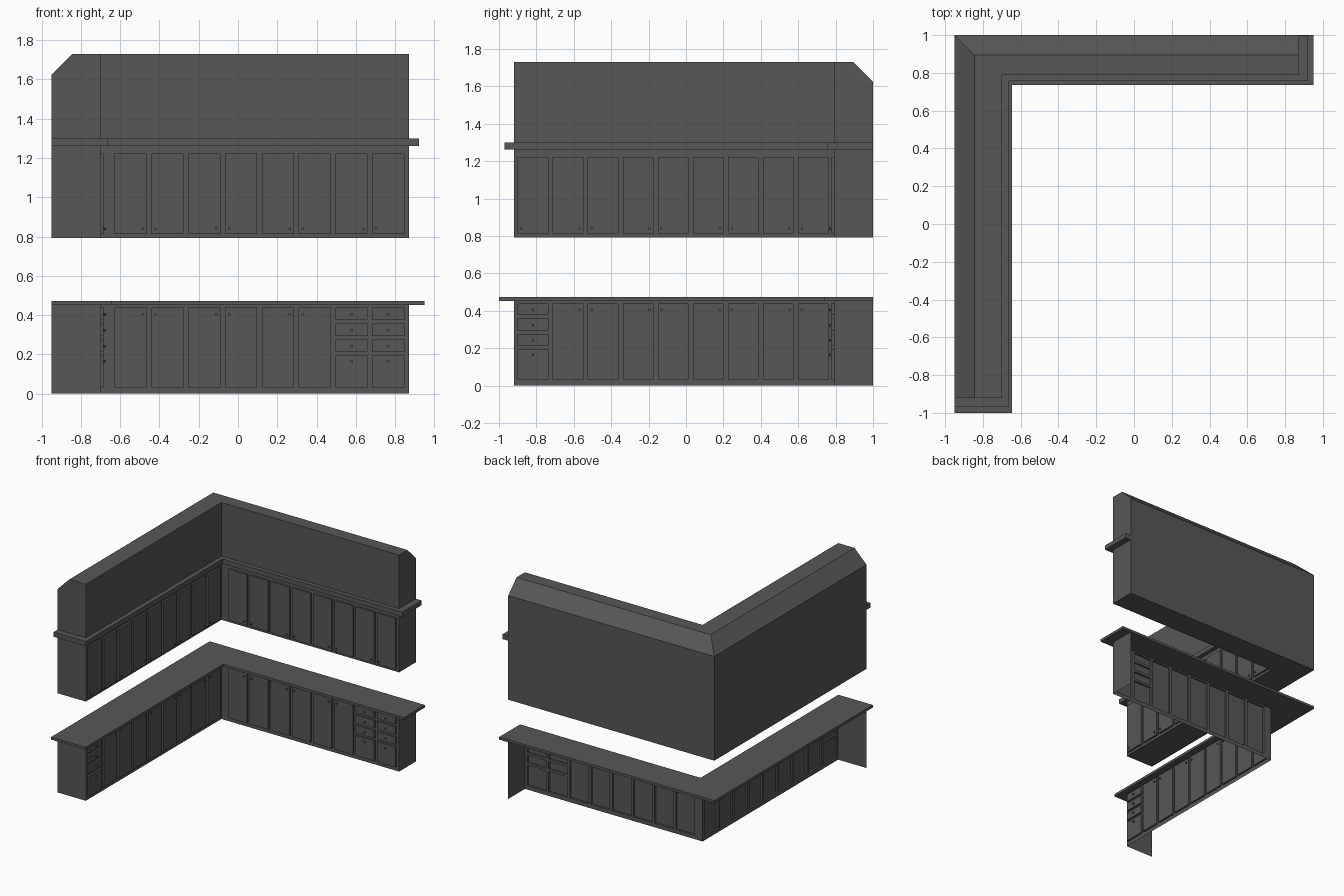
import bpy, bmesh
from mathutils import Vector, Matrix

if "Cube" in bpy.data.objects:
    bpy.data.objects.remove(bpy.data.objects["Cube"])

grey = bpy.data.materials.new("dark_grey")
grey.diffuse_color = (0.095, 0.095, 0.095, 1)
grey.use_nodes = True
grey.node_tree.nodes["Principled BSDF"].inputs["Base Color"].default_value = grey.diffuse_color

BX, BY = -0.95, 1.0          # back planes of the two runs
FX, FY = -0.70, 0.79         # cabinet front planes
XE, YE = 0.87, -0.92         # cabinet ends
DEPTH = 0.015                # door thickness


def finish(name, bm):
    me = bpy.data.meshes.new(name)
    bm.to_mesh(me)
    bm.free()
    me.materials.append(grey)
    bpy.context.collection.objects.link(bpy.data.objects.new(name, me))


def sweep(name, profile, xe, ye):
    """Sweep a closed profile (depth_x, depth_y, z) round the L with a mitred corner."""
    bm = bmesh.new()
    rings = [[bm.verts.new((xe, BY - dy, z)) for dx, dy, z in profile],
             [bm.verts.new((BX + dx, BY - dy, z)) for dx, dy, z in profile],
             [bm.verts.new((BX + dx, ye, z)) for dx, dy, z in profile]]
    n = len(profile)
    for a, b in zip(rings, rings[1:]):
        for i in range(n):
            j = (i + 1) % n
            bm.faces.new((a[i], a[j], b[j], b[i]))
    bm.faces.new(rings[0])
    bm.faces.new(rings[2])
    bmesh.ops.recalc_face_normals(bm, faces=bm.faces)
    finish(name, bm)


def back_run(s, d, z):
    return Vector((s, FY - d, z))


def left_run(s, d, z):
    return Vector((FX + d, s, z))


def quad(bm, to, pts, direction):
    """Add a quad in run coordinates, facing the given direction."""
    f = bm.faces.new([bm.verts.new(to(*p)) for p in pts])
    f.normal_update()
    if f.normal.dot(to(*direction) - to(0, 0, 0)) < 0:
        f.normal_flip()


def panel(bm, to, s0, s1, z0, z1):
    quad(bm, to, [(s0, 0, z0), (s1, 0, z0), (s1, 0, z1), (s0, 0, z1)], (0, 1, 0))


def door(bm, to, s0, s1, z0, z1):
    """Raised front, hollow behind."""
    D = DEPTH
    quad(bm, to, [(s0, D, z0), (s1, D, z0), (s1, D, z1), (s0, D, z1)], (0, 1, 0))
    for s, k in ((s0, -1), (s1, 1)):
        quad(bm, to, [(s, 0, z0), (s, D, z0), (s, D, z1), (s, 0, z1)], (k, 0, 0))
    for z, k in ((z0, -1), (z1, 1)):
        quad(bm, to, [(s0, 0, z), (s1, 0, z), (s1, D, z), (s0, D, z)], (0, 0, k))


def knob(bm, to, s, z):
    out = (to(0, 1, 0) - to(0, 0, 0)).normalized()
    rot = out.to_track_quat('Z', 'Y').to_matrix().to_4x4()
    bmesh.ops.create_cone(bm, cap_ends=True, segments=10, radius1=0.006, radius2=0.007, depth=0.012,
                          matrix=Matrix.Translation(to(s, DEPTH + 0.006, z)) @ rot)


DOOR_W, PITCH = 0.164, 0.1873
DRAWERS = [(0.033, 0.195), (0.214, 0.275), (0.295, 0.358), (0.378, 0.44)]
DRAWER_KNOBS = [0.165, 0.242, 0.323, 0.405]
# run name, mapping, start, end, first door, door count, drawer columns, parity of right-hand knobs
RUNS = [("back", back_run, FX, XE, -0.628, 8, (6, 7), 0),
        ("left", left_run, YE, FY, -0.90, 9, (0,), 1)]

for name, to, start, end, first, count, drawer_cols, right in RUNS:
    lower, upper, knobs = bmesh.new(), bmesh.new(), bmesh.new()
    prev = start
    for i in range(count):
        s0 = first + i * PITCH
        s1 = s0 + DOOR_W
        ks = s1 - 0.021 if i % 2 == right else s0 + 0.021
        # upper door
        door(upper, to, s0, s1, 0.813, 1.222)
        knob(knobs, to, ks, 0.84)
        # lower door or drawer stack, with the face frame round it
        spans = DRAWERS if i in drawer_cols else [(0.033, 0.44)]
        panel(lower, to, prev, s0, 0, 0.452)
        z = 0
        for z0, z1 in spans:
            panel(lower, to, s0, s1, z, z0)
            door(lower, to, s0, s1, z0, z1)
            z = z1
        panel(lower, to, s0, s1, z, 0.452)
        if i in drawer_cols:
            for kz in DRAWER_KNOBS:
                knob(knobs, to, (s0 + s1) / 2, kz)
        else:
            knob(knobs, to, ks, 0.405)
        prev = s1
    panel(lower, to, prev, end, 0, 0.452)
    # end panel of the open-backed base unit
    e, k, back = (XE, 1, FY - BY) if name == "back" else (YE, -1, BX - FX)
    quad(lower, to, [(e, 0, 0), (e, back, 0), (e, back, 0.452), (e, 0, 0.452)], (k, 0, 0))
    bmesh.ops.remove_doubles(lower, verts=lower.verts, dist=1e-5)
    bmesh.ops.remove_doubles(upper, verts=upper.verts, dist=1e-5)
    finish(name + "_base_cabinets", lower)
    finish(name + "_upper_doors", upper)
    finish(name + "_knobs", knobs)

# worktop
sweep("worktop", [(0, 0, 0.452), (0.305, 0.263, 0.452), (0.305, 0.263, 0.473), (0, 0, 0.473)], 0.95, -1.0)
# wall cabinet body with chamfered rear top edge
sweep("upper_body", [(0, 0, 0.792), (0.25, 0.21, 0.792), (0.25, 0.21, 1.729),
                     (0.105, 0.105, 1.729), (0, 0, 1.624)], XE, YE)
# moulding ledge round the wall cabinets
sweep("ledge", [(0.001, 0.001, 1.262), (0.285, 0.244, 1.262),
                (0.285, 0.244, 1.30), (0.001, 0.001, 1.30)], 0.922, -0.97)
